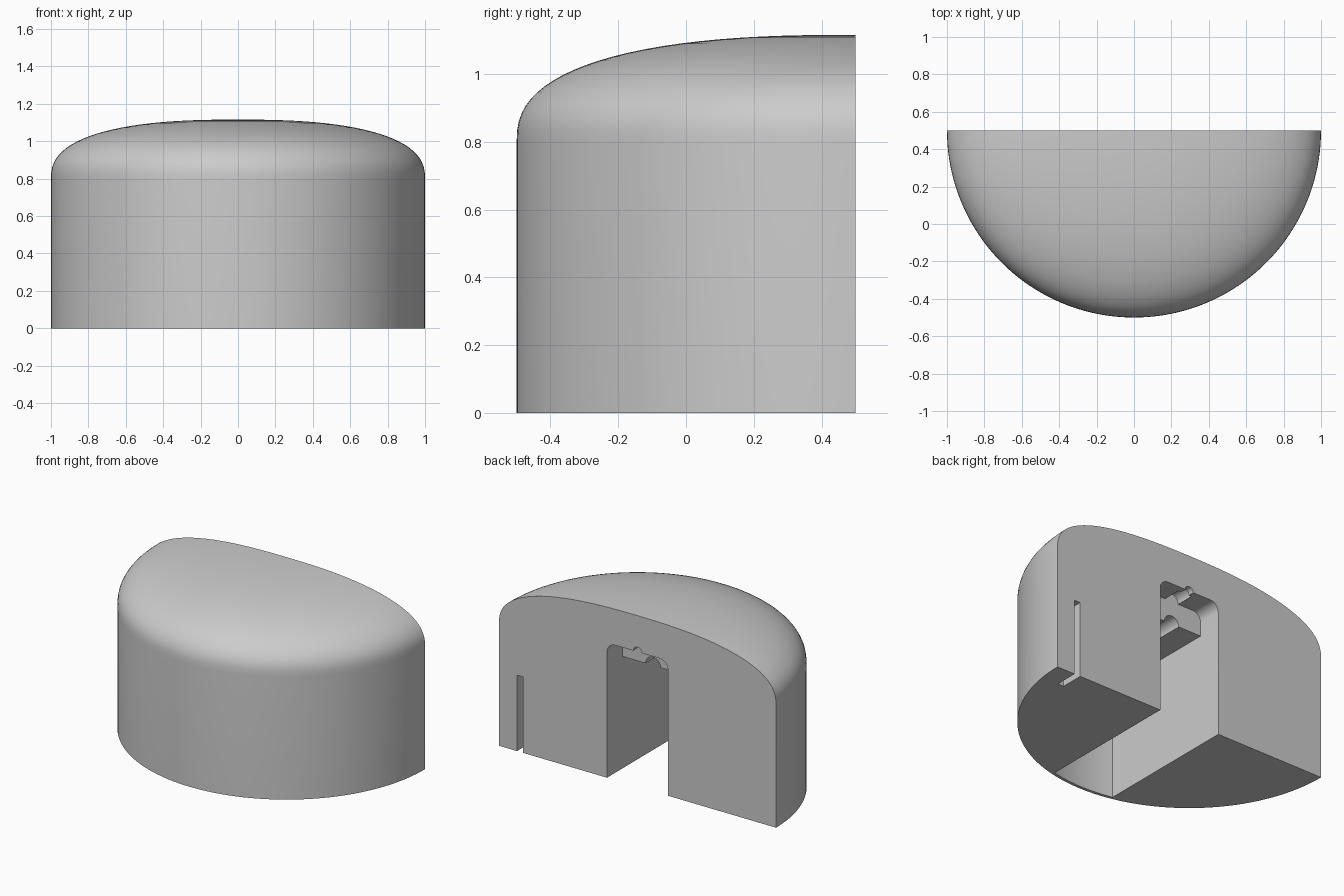
import bpy, bmesh, math
from mathutils import Matrix, Vector

cube = bpy.data.objects.get("Cube")
if cube:
    bpy.data.objects.remove(cube, do_unlink=True)

BACK = 0.5             # flat back plane, also the axis of the round body
RIM, TOP = 0.8, 1.116  # start and crown of the dome
HALF = 0.22            # half width of the channel
STEP = 0.34            # inner end of the raised recess
LOW, HIGH = 0.73, 0.88 # channel ceiling and recess ceiling

grey = bpy.data.materials.new("light_grey")
grey.use_nodes = True
color = (0.6, 0.6, 0.6, 1)
grey.diffuse_color = color
grey.node_tree.nodes["Principled BSDF"].inputs["Base Color"].default_value = color


def make_object(name, bm):
    bmesh.ops.recalc_face_normals(bm, faces=bm.faces)
    mesh = bpy.data.meshes.new(name)
    bm.to_mesh(mesh)
    bm.free()
    mesh.materials.append(grey)
    obj = bpy.data.objects.new(name, mesh)
    bpy.context.collection.objects.link(obj)
    return obj


def prism(name, outline, direction):
    """Extrude a closed outline along a direction."""
    bm = bmesh.new()
    face = bm.faces.new([bm.verts.new(p) for p in outline])
    grown = bmesh.ops.extrude_face_region(bm, geom=[face], use_keep_orig=True)
    moved = [v for v in grown["geom"] if isinstance(v, bmesh.types.BMVert)]
    bmesh.ops.translate(bm, verts=moved, vec=direction)
    return make_object(name, bm)


def box(name, x0, x1, y0, y1, z0, z1):
    outline = [(x0, y0, z0), (x1, y0, z0), (x1, y1, z0), (x0, y1, z0)]
    return prism(name, outline, (0, 0, z1 - z0))


def rod(name, radius, z, y0, y1):
    """Cylinder along y, centred on x = 0."""
    bm = bmesh.new()
    place = Matrix.Translation((0, (y0 + y1) / 2, z)) @ Matrix.Rotation(math.pi / 2, 4, "X")
    bmesh.ops.create_cone(bm, cap_ends=True, segments=32, radius1=radius,
                          radius2=radius, depth=y1 - y0, matrix=place)
    return make_object(name, bm)


# Body: wall and dome profile spun half a turn, then closed below and behind
bm = bmesh.new()
profile = [(1, 0)]
for i in range(25):
    t = i / 24 * math.pi / 2
    profile.append((max(math.cos(t), 0) ** 0.8, RIM + (TOP - RIM) * math.sin(t) ** 0.8))
profile[-1] = (0, TOP)
verts = [bm.verts.new((-r, BACK, z)) for r, z in profile]
edges = [bm.edges.new(pair) for pair in zip(verts, verts[1:])]
bmesh.ops.spin(bm, geom=verts + edges, cent=(0, BACK, 0), axis=(0, 0, 1),
               angle=math.pi, steps=80)
bmesh.ops.remove_doubles(bm, verts=bm.verts, dist=1e-5)
arc = sorted((v for v in bm.verts if v.co.z < 1e-4), key=lambda v: v.co.x)
bm.faces.new(arc)
bmesh.ops.holes_fill(bm, edges=[e for e in bm.edges if e.is_boundary], sides=0)
body = make_object("domed_half_round_body", bm)

# Raised recess by the back: arch with rounded upper corners
corner = 0.06
arch = [(-HALF, STEP, -0.1), (HALF, STEP, -0.1)]
for side, start in ((1, 0), (-1, math.pi / 2)):
    for i in range(9):
        a = start + i / 8 * math.pi / 2
        arch.append((side * (HALF - corner) + corner * math.cos(a), STEP,
                     HIGH - corner + corner * math.sin(a)))
recess = prism("recess_cutter", arch, (0, 0.3, 0))

# Deep channel, ending in a thin curved front wall
inner = 0.98
plan = [(HALF, 0.42, -0.1), (-HALF, 0.42, -0.1)]
for i in range(17):
    x = -HALF + 2 * HALF * i / 16
    plan.append((x, BACK - math.sqrt(inner ** 2 - x ** 2), -0.1))
channel = prism("channel_cutter", plan, (0, 0, LOW + 0.1))

cutters = [
    recess,
    channel,
    rod("lower_groove_cutter", 0.054, LOW, 0.0, 0.4),
    rod("upper_groove_cutter", 0.05, HIGH, STEP, 0.46),
    rod("outlet_groove_cutter", 0.03, HIGH, 0.42, 0.6),
    box("side_slot_cutter", 0.828, 0.87, 0.35, 0.6, -0.1, 0.495),
]

# Cut in order, bake the result and drop the cutters
for cutter in cutters:
    cutter.hide_render = True
    cut = body.modifiers.new(cutter.name, "BOOLEAN")
    cut.operation = "DIFFERENCE"
    cut.solver = "EXACT"
    cut.object = cutter
graph = bpy.context.evaluated_depsgraph_get()
graph.update()
body.data = bpy.data.meshes.new_from_object(body.evaluated_get(graph))
body.modifiers.clear()
for cutter in cutters:
    bpy.data.objects.remove(cutter, do_unlink=True)

# Smooth curves, sharp corners
for obj in bpy.context.selected_objects:
    obj.select_set(False)
body.select_set(True)
bpy.context.view_layer.objects.active = body
bpy.ops.object.shade_smooth_by_angle(angle=math.radians(30))
